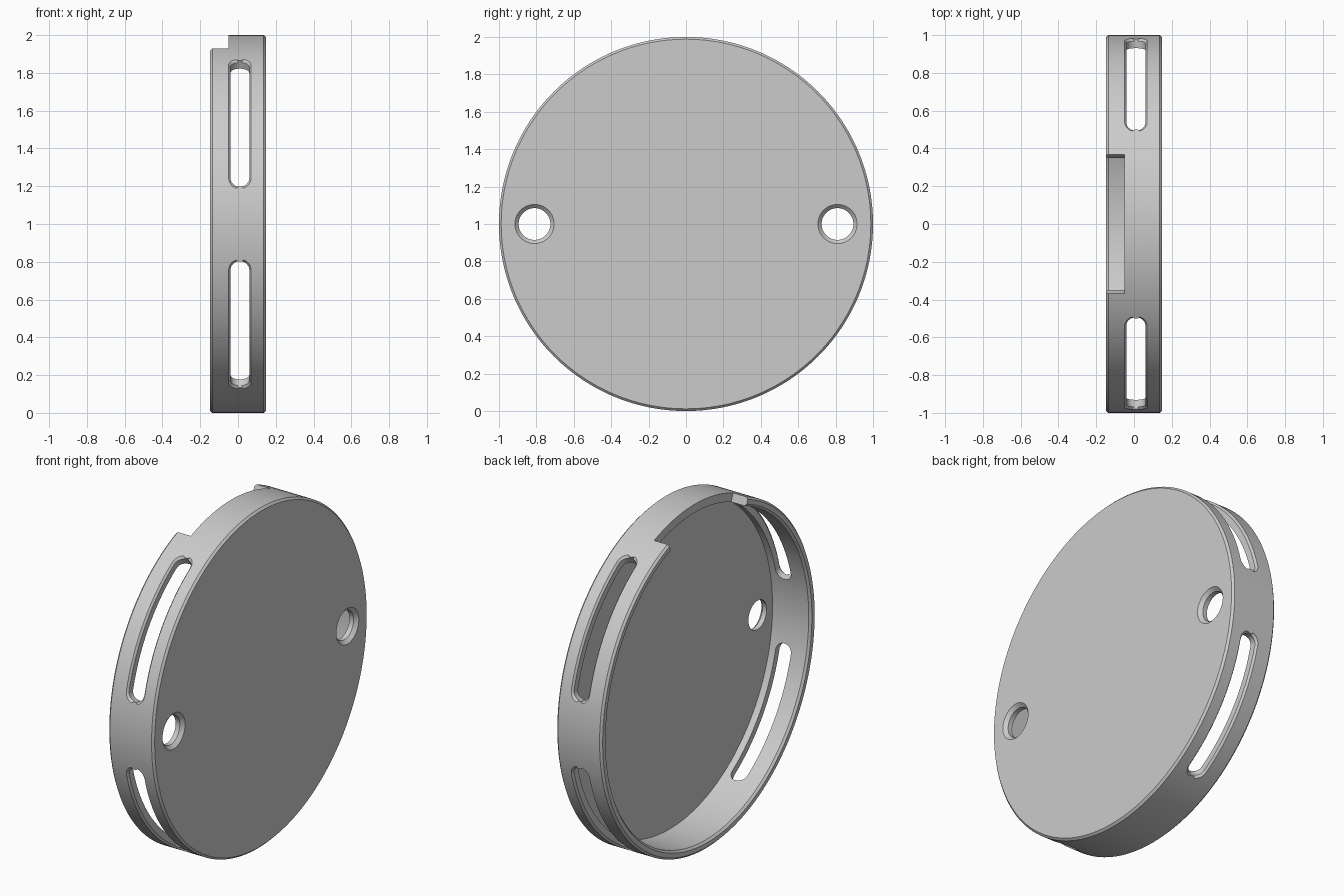
import bpy, bmesh
from math import sin, cos, pi, radians

cube = bpy.data.objects.get("Cube")
if cube:
    bpy.data.objects.remove(cube, do_unlink=True)

grey = bpy.data.materials.new("light grey")
grey.use_nodes = True
colour = (0.6, 0.6, 0.6, 1)
grey.diffuse_color = colour
grey.node_tree.nodes["Principled BSDF"].inputs["Base Color"].default_value = colour


def skin(name, rings, closed_rings=True):
    """Bridge equal point rings and cap both ends."""
    bm = bmesh.new()
    loops = [[bm.verts.new(p) for p in ring] for ring in rings]
    n = len(loops[0])
    for a, b in zip(loops, loops[1:]):
        for i in range(n):
            j = (i + 1) % n
            bm.faces.new((a[i], a[j], b[j], b[i]))
    bm.faces.new(loops[0])
    bm.faces.new(loops[-1])
    bmesh.ops.recalc_face_normals(bm, faces=bm.faces)
    mesh = bpy.data.meshes.new(name)
    bm.to_mesh(mesh)
    bm.free()
    mesh.materials.append(grey)
    obj = bpy.data.objects.new(name, mesh)
    bpy.context.collection.objects.link(obj)
    return obj


def lathe(name, profile, y, z, steps):
    """Revolve (radius, x) points around an axis parallel to x."""
    turns = [2 * pi * i / steps for i in range(steps)]
    return skin(name, [[(x, y + r * cos(t), z + r * sin(t)) for t in turns]
                       for r, x in profile])


def arc_cutter(name, stations, middle, levels):
    """Sweep around the wall; stations are (angle, half width, end push),
    levels are (radius, flare)."""
    rings = []
    for angle, half, push in stations:
        section = [(r, middle + half + f, f) for r, f in levels]
        section += [(r, middle - half - f, f) for r, f in reversed(levels)]
        rings.append([(x, r * cos(angle + push * f), 1 + r * sin(angle + push * f))
                      for r, x, f in section])
    return skin(name, rings)


# Shallow round cover: flat plate on +x, open rim on -x, chamfered edges
H = 0.148
cover = lathe("round_cover", [
    (0.988, H), (1, H - 0.012), (1, 0.012 - H), (0.988, -H),
    (0.962, -H), (0.95, 0.012 - H), (0.95, 0.1)], 0, 1, 192)

cutters = []

# Two countersunk screw holes
for side, y in (("front", -0.81), ("back", 0.81)):
    cutters.append(lathe(side + "_hole_cutter", [
        (0.125, H + 0.02), (0.085, H - 0.02), (0.085, 0)], y, 1, 48))

# Four round-ended slots through the wall
R = 0.05
start, end = radians(11.5) + R, radians(60) - R
ends = [radians(10 + 10 * i) for i in range(9)]
stations = [(start - R * cos(t), R * sin(t), -cos(t)) for t in ends]
stations += [(start + (end - start) * i / 24, R, 0) for i in range(1, 24)]
stations += [(end + R * cos(t), R * sin(t), cos(t)) for t in reversed(ends)]
for name, turn, flip in (("back_top", 0, 1), ("back_bottom", 0, -1),
                         ("front_top", pi, -1), ("front_bottom", pi, 1)):
    path = [(turn + flip * a, h, flip * p) for a, h, p in stations]
    cutters.append(arc_cutter(name + "_slot_cutter", path, 0.01,
                              [(0.85, 0), (0.988, 0), (1, 0.01), (1.1, 0.01)]))

# Notch in the open rim at the top
half_notch = radians(21.6)
path = [(pi / 2 + half_notch * (i / 12 - 1), 0.075, 0) for i in range(25)]
cutters.append(arc_cutter("notch_cutter", path, -0.125, [(0.85, 0), (1.1, 0)]))

for cutter in cutters:
    cutter.hide_render = True
    mod = cover.modifiers.new(cutter.name, 'BOOLEAN')
    mod.operation = 'DIFFERENCE'
    mod.solver = 'EXACT'
    mod.object = cutter

# Apply the cuts, then discard the cutters
bpy.context.view_layer.update()
result = bpy.data.meshes.new_from_object(
    cover.evaluated_get(bpy.context.evaluated_depsgraph_get()))
cover.modifiers.clear()
cover.data = result
for cutter in cutters:
    bpy.data.objects.remove(cutter, do_unlink=True)

bpy.ops.object.select_all(action='DESELECT')
cover.select_set(True)
bpy.context.view_layer.objects.active = cover
bpy.ops.object.shade_smooth_by_angle(angle=radians(30))
